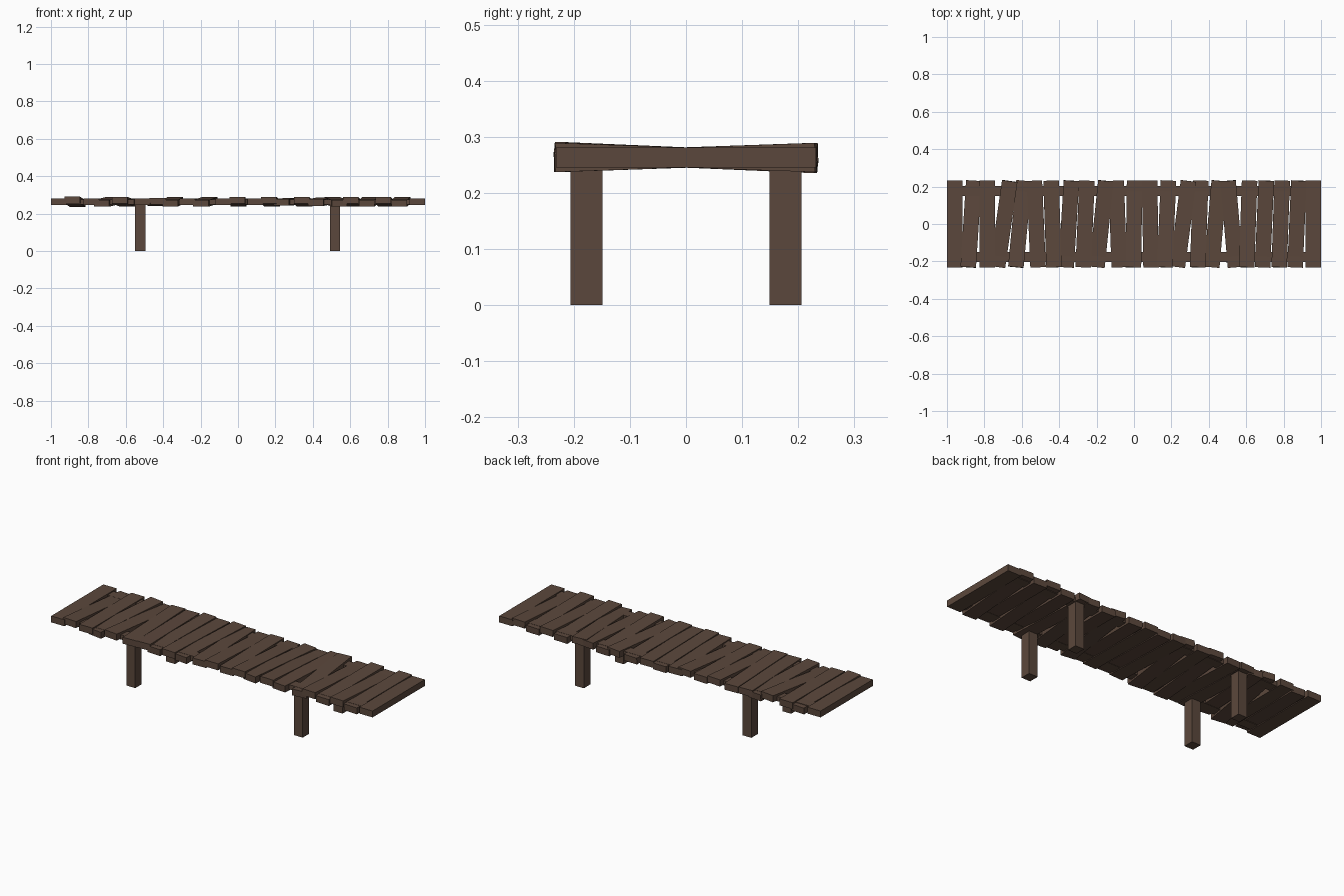
import bpy
from math import atan2

cube = bpy.data.objects.get("Cube")
if cube:
    bpy.data.objects.remove(cube, do_unlink=True)

wood = bpy.data.materials.new("dark_brown_wood")
wood.use_nodes = True
color = (0.105, 0.064, 0.045, 1)
wood.diffuse_color = color
bsdf = wood.node_tree.nodes["Principled BSDF"]
bsdf.inputs["Base Color"].default_value = color
bsdf.inputs["Roughness"].default_value = 0.9


def box(name, center, size, rotation=(0, 0, 0)):
    bpy.ops.mesh.primitive_cube_add(size=1, location=center, rotation=rotation)
    obj = bpy.context.object
    obj.name = name
    obj.scale = size
    obj.data.materials.append(wood)
    return obj


LENGTH, WIDTH, THICK, DECK_Z = 0.464, 0.083, 0.036, 0.263

# Deck planks: sideways lean of the back end, and front end raised or lowered
lean = [0, 15, 0, 33, 22, -10, -8, 14, 10, 24, -8, 3,
        -4, 10, 30, 8, 20, -20, 8, 10, 8, 10, 0]
tilt = [0, 10, 0, -8, 8, 0, 3, -8, 0, -8, 0, 8,
        0, 8, -2, 8, -4, -8, 8, -8, 8, -8, 0]
count = len(lean)
for i, (side, rise) in enumerate(zip(lean, tilt)):
    x = -0.9585 + i * 1.917 / (count - 1)
    yaw = -atan2(side / 1000, LENGTH / 2)
    roll = -atan2(rise / 1000, LENGTH / 2)
    box(f"plank_{i + 1}", (x, 0, DECK_Z), (WIDTH, LENGTH, THICK), (roll, 0, yaw))

# Long beams hidden within the deck, and the four posts
for side, y in (("front", -0.177), ("back", 0.177)):
    box(f"{side}_beam", (0, y, 0.262), (1.98, 0.055, 0.026))
    for end, x in (("right", -0.523), ("left", 0.519)):
        box(f"{side}_{end}_post", (x, y, 0.13), (0.055, 0.057, 0.26))
